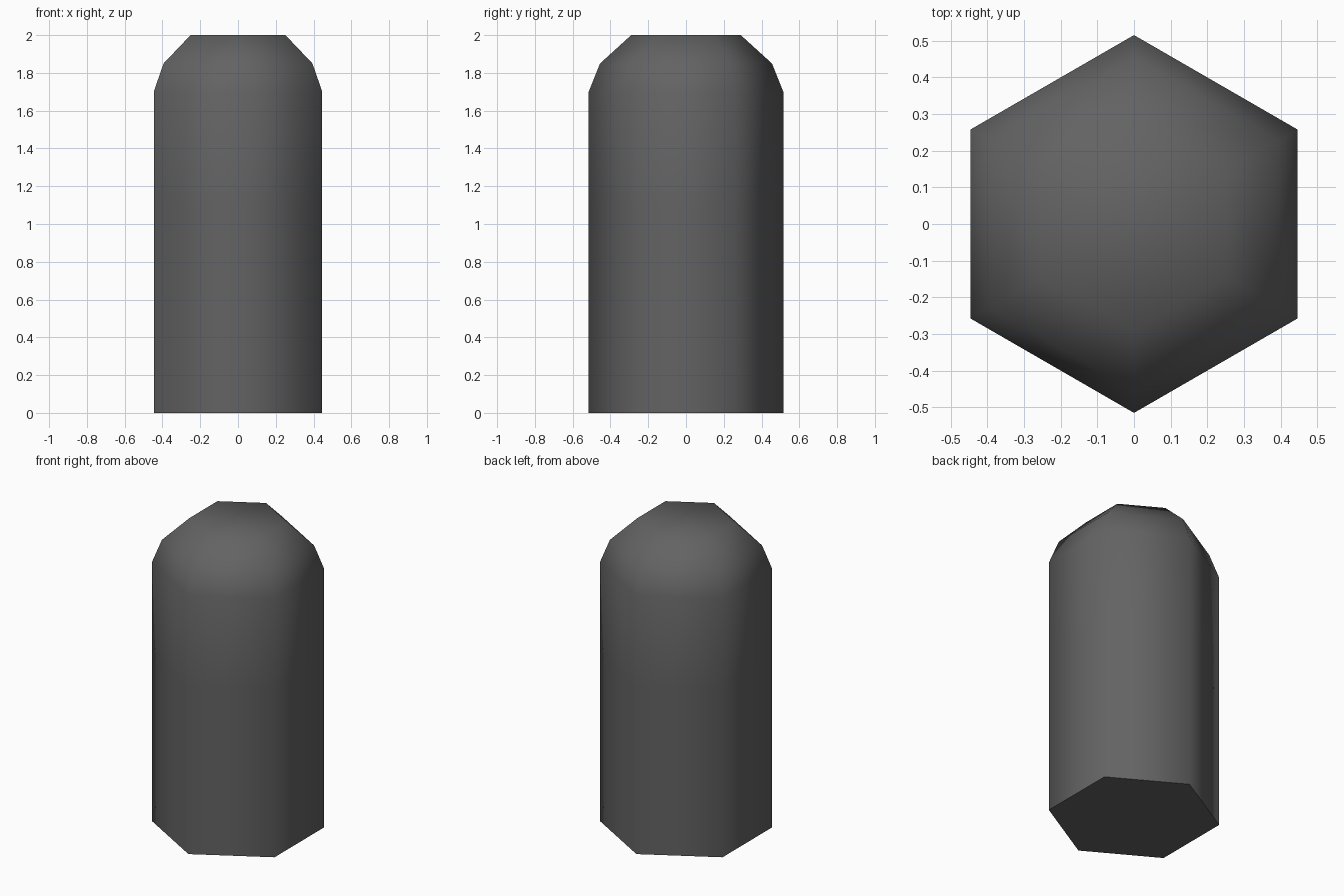
import bpy
import bmesh
from math import cos, sin, tau

cube = bpy.data.objects.get("Cube")
if cube:
    bpy.data.objects.remove(cube, do_unlink=True)

SIDES = 6
# Radius and height of each ring, from the base to the flat tip
PROFILE = [(0.515, 0), (0.515, 1.1), (0.515, 1.7), (0.455, 1.85), (0.29, 2)]


def make_material(name, colour):
    mat = bpy.data.materials.new(name)
    mat.use_nodes = True
    mat.diffuse_color = colour
    for node in mat.node_tree.nodes:
        if node.type == "BSDF_PRINCIPLED":
            node.inputs["Base Color"].default_value = colour
    return mat


def ring(bm, radius, height):
    angles = [tau * (i / SIDES + 0.25) for i in range(SIDES)]
    return [bm.verts.new((radius * cos(a), radius * sin(a), height)) for a in angles]


# Hexagonal post with a tapered, softly shaded top
bm = bmesh.new()
rings = [ring(bm, r, z) for r, z in PROFILE]
for low, high in zip(rings, rings[1:]):
    for i in range(SIDES):
        j = (i + 1) % SIDES
        bm.faces.new((low[i], low[j], high[j], high[i]))
bm.faces.new(rings[-1])
for face in bm.faces:
    face.smooth = True

# Flat base with a crisp rim
base = bm.faces.new(rings[0][::-1])
base.smooth = False
for edge in base.edges:
    edge.smooth = False

mesh = bpy.data.meshes.new("post")
bm.to_mesh(mesh)
bm.free()
mesh.materials.append(make_material("dark grey", (0.125, 0.125, 0.125, 1)))
post = bpy.data.objects.new("post", mesh)
bpy.context.collection.objects.link(post)
